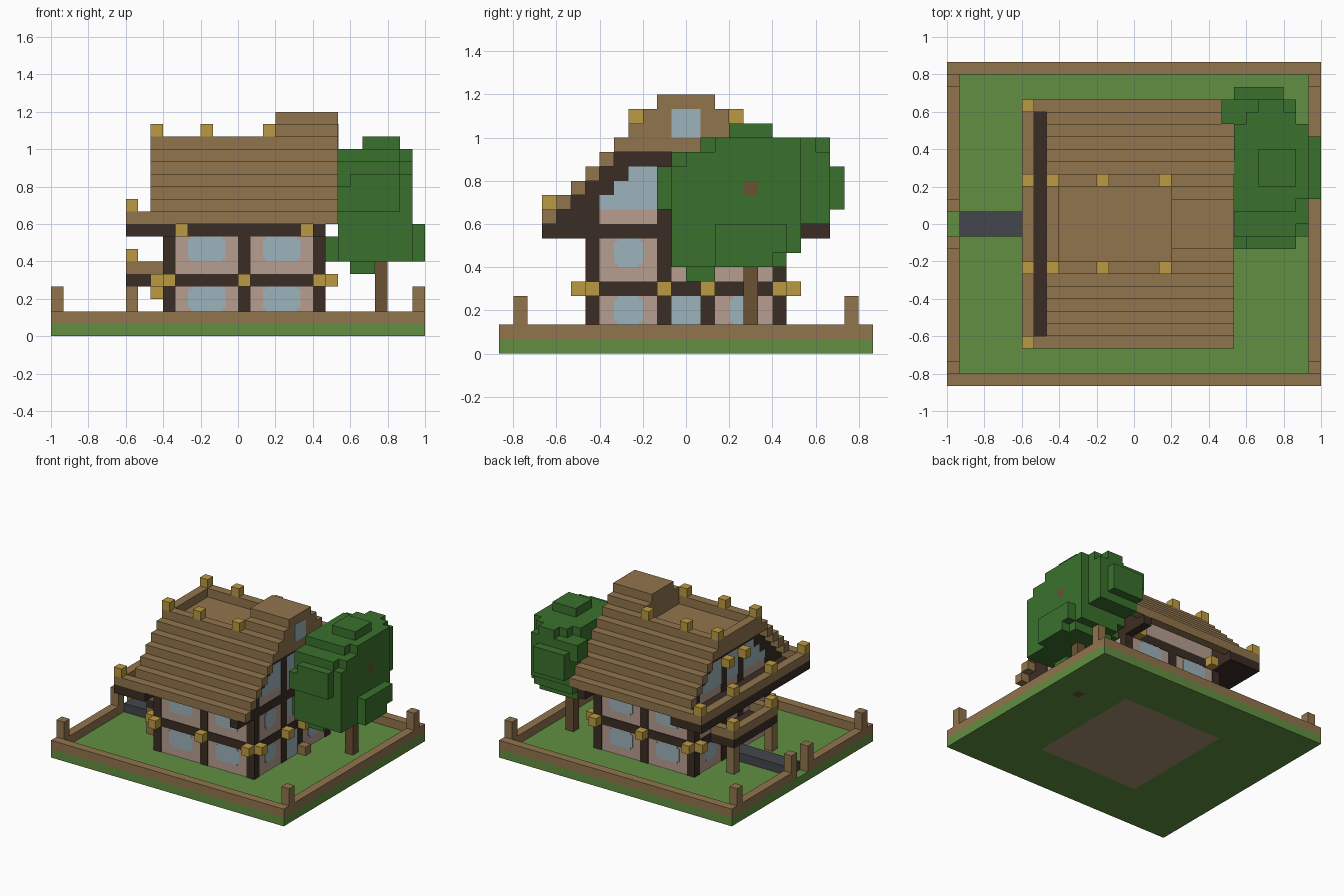
import bpy, bmesh, random
from mathutils import Vector

if "Cube" in bpy.data.objects:
    bpy.data.objects.remove(bpy.data.objects["Cube"])

U = 1 / 15  # one block


def material(name, *rgb):
    m = bpy.data.materials.new(name)
    m.use_nodes = True
    m.diffuse_color = (*rgb, 1)
    m.node_tree.nodes["Principled BSDF"].inputs["Base Color"].default_value = (*rgb, 1)
    return m


GRASS = material("grass green", .12, .275, .053)
WOOD = material("plank brown", .283, .178, .074)
GOLD = material("lantern gold", .5, .323, .054)
DARK = material("dark timber", .044, .026, .018)
WALL = material("pale plaster", .474, .337, .279)
GLASS = material("window glass", .337, .456, .503)
LEAF = material("leaf green", .042, .165, .026)
PATH = material("slate grey", .056, .061, .072)
TRUNK = material("bark brown", .144, .084, .034)
FLOOR = material("floor tan", .38, .28, .16)


def finish(name, bm, *mats):
    mesh = bpy.data.meshes.new(name)
    bm.to_mesh(mesh)
    bm.free()
    for m in mats:
        mesh.materials.append(m)
    bpy.context.collection.objects.link(bpy.data.objects.new(name, mesh))


def boxes(name, mat, items, mirror=False):
    """Boxes given as x0, x1, y0, y1, z0, z1 in blocks, optionally mirrored in y."""
    items = list(items)
    if mirror:
        items += [(a, b, -d, -c, e, f) for a, b, c, d, e, f in items]
    bm = bmesh.new()
    for x0, x1, y0, y1, z0, z1 in items:
        verts = bmesh.ops.create_cube(bm, size=1)["verts"]
        for v in verts:
            v.co = Vector((x0 if v.co.x < 0 else x1, y0 if v.co.y < 0 else y1,
                           z0 if v.co.z < 0 else z1)) * U
    finish(name, bm, mat)


def cube(x, y, z):
    return (x, x + 1, y, y + 1, z, z + 1)


def blocks(name, cells, rule, *mats):
    """Outer skin of a set of unit cells."""
    bm = bmesh.new()
    for c in cells:
        for axis in range(3):
            for side in (0, 1):
                n = list(c)
                n[axis] += 2 * side - 1
                if tuple(n) in cells:
                    continue
                a, b = (axis + 1) % 3, (axis + 2) % 3
                ring = []
                for da, db in ((0, 0), (1, 0), (1, 1), (0, 1)):
                    p = list(c)
                    p[axis] += side
                    p[a] += da
                    p[b] += db
                    ring.append(bm.verts.new(Vector(p) * U))
                f = bm.faces.new(ring if side else ring[::-1])
                f.material_index = rule(c)
    bmesh.ops.remove_doubles(bm, verts=bm.verts, dist=U / 100)
    finish(name, bm, *mats)


# Ground slab, with the house floor and trunk foot showing beneath
def ground_rule(c):
    x, y, z = c
    if -6 <= x < 7 and -7 <= y < 7:
        return 1
    return 2 if (x, y) == (11, 4) else 0


blocks("ground", {(x, y, 0) for x in range(-15, 15) for y in range(-13, 13)},
       ground_rule, GRASS, FLOOR, TRUNK)

# Fence, gate posts and path
boxes("fence_rail", WOOD, [(-15, 15, 12, 13, 1, 2), (-15, -14, 1, 12, 1, 2),
                           (14, 15, 0, 12, 1, 2)], True)
boxes("fence_post", WOOD, [(x, x + 1, y, y + 1, 1, 4)
                           for x, y in ((-15, 11), (14, 11), (-15, 1))], True)
boxes("path", PATH, [(-14, -6, -1, 1, 1, 2)])
boxes("side_step", WOOD, [cube(7, 1, 1)])

# Plaster body, slightly behind the timber
I = .08
boxes("plaster_walls", WALL, [(-6 + I, 7 - I, -7 + I, 7 - I, 1, 12),
                              (-6 + I, 7 - I, -5, 5, 12, 13)])

# Timber frame
boxes("front_and_back_posts", DARK, [(x, x + 1, 6, 7, 1, 9) for x in (-6, 0, 6)], True)
boxes("side_posts", DARK, [(x, x + 1, 1, 2, 1, 14) for x in (-6, 6)], True)
for z in (4, 8):
    boxes("beam_ring", DARK, [(-6, 7, 6, 7, z, z + 1), (-6, -5, 0, 7, z, z + 1),
                              (6, 7, 0, 7, z, z + 1)], True)

# Stepped gable rafters
rafters = []
for x in (-6, 6):
    for i in range(10):
        low = 8 if i < 4 else min(7 + i, 13)
        rafters.append((x, x + 1, 9 - i, 10 - i, low, min(9 + i, 14)))
boxes("gable_rafters", DARK, rafters, True)

# Windows as thin panes with notched corners
panes = []


def pane(face, u0, u1, z0, z1, c=.25):
    for a, b in ((c, 0), (0, c)):
        u, v, w, t = u0 + a, u1 - a, z0 + b, z1 - b
        if face == "y":
            panes.append((u, v, 7 - I, 7 - .03, w, t))
        else:
            for x in (-6 + .03, 7 - I):
                panes.append((x, x + .05, u, v, w, t))


for z in (2, 6):
    pane("y", -4, -1, z, z + 2)
    pane("y", 2, 5, z, z + 2)
    pane("x", 3, 5, z, z + 2)
pane("x", -1, 1, 1, 4, 0)
pane("x", -1, 1, 6, 8, 0)
pane("x", -1, 1, 10, 13, 0)
for k in range(3):
    pane("x", 2, 6 - k, 10, 11 + k, 0)
boxes("window_panes", GLASS, panes, True)

# Stepped roof with a sunken deck and a raised ridge at one end
boxes("roof_steps", WOOD, [(-7, 8, 9 - i, 10 - i, 9 + i, 10 + i) for i in range(7)], True)
boxes("roof_deck", WOOD, [(-7, 8, -4, 4, 14, 15)])
boxes("deck_rim", WOOD, [(-7, -6, -3, 3, 15, 16)])
boxes("roof_ridge", WOOD, [(3, 8, -3, 3, 15, 17), (3, 8, -2, 2, 17, 18)])
boxes("ridge_window", GLASS, [(8, 8.05, -1, 1, 15, 17)])

# Balconies
boxes("upper_balcony_floor", DARK, [(-9, -6, -10, 10, 8, 9)])
boxes("upper_balcony_rail", WOOD, [(-9, -8, 0, 10, 9, 10), (-8, -7, 9, 10, 9, 10)], True)
boxes("lower_balcony_floor", DARK, [(-9, -6, -4, 4, 4, 5)])
boxes("lower_balcony_rail", WOOD, [(-9, -8, 0, 4, 5, 6), (-8, -6, 3, 4, 5, 6)], True)
boxes("balcony_posts", WOOD, [(-9, -8, 3, 4, 1, 4)], True)

# Lanterns
boxes("wall_lanterns", GOLD, [cube(x, 7, 4) for x in (-6, 0, 6)]
      + [cube(x, 6, 4) for x in (-7, 7)] + [cube(7, 1, 4)]
      + [cube(x, 7, 8) for x in (-5, 5)], True)
boxes("door_lanterns", GOLD, [cube(-7, 1, z) for z in (3, 12)], True)
boxes("balcony_lanterns", GOLD, [cube(-9, 9, 10), cube(-9, 3, 10), cube(-9, 3, 6)], True)
boxes("roof_lanterns", GOLD, [cube(x, 3, 16) for x in (-7, -3, 2)], True)

# Tree trunk with a branch stub
boxes("tree_trunk", TRUNK, [(11, 12, 4, 5, 1, 9), (11, 14, 4, 5, 11, 12)])

# Tree crown: rounded lobes trimmed to a blocky outline
random.seed(4)
LOBES = [((11, 4.5, 11.2), (4.2, 6.8, 5.2)), ((11.3, 1.2, 8.5), (3.6, 3.6, 4.2)),
         ((12.5, 4.5, 7.6), (3.2, 3.6, 2.4)), ((9, 8, 11.5), (2.6, 3, 2.8)),
         ((9.5, 2, 7), (3, 3.4, 2))]


def outline(x, y, z):
    right = 15 if z < 9 and 2 <= y < 7 else 14 if -1 <= y < 8 else 13
    left = 7 if z < 8 or (8 <= y < 10 and z > 11) else 8
    if z == 5:
        return 9 <= x < 11 and 0 <= y < 2
    if z == 15:
        return 10 <= x < 13 and 3 <= y < 6
    back = {6: 7, 7: 8, 8: 8, 9: 10, 13: 10, 14: 10}.get(z, 11)
    front = 1 if z == 14 else -2 if 9 < z < 13 else -1
    if y == 10 and x >= 12:
        return False
    return left <= x < right and front <= y < back


leaves = set()
for x in range(7, 15):
    for y in range(-2, 11):
        for z in range(5, 16):
            reach = min(sum(((p + .5 - q) / r) ** 2 for p, q, r in zip((x, y, z), c, rad))
                        for c, rad in LOBES)
            if outline(x, y, z) and reach < random.uniform(.85, 1.3):
                leaves.add((x, y, z))
leaves = {c for c in leaves if c[1:] != (4, 11) or c[0] < 13}
blocks("tree_crown", leaves, lambda c: 0, LEAF)
